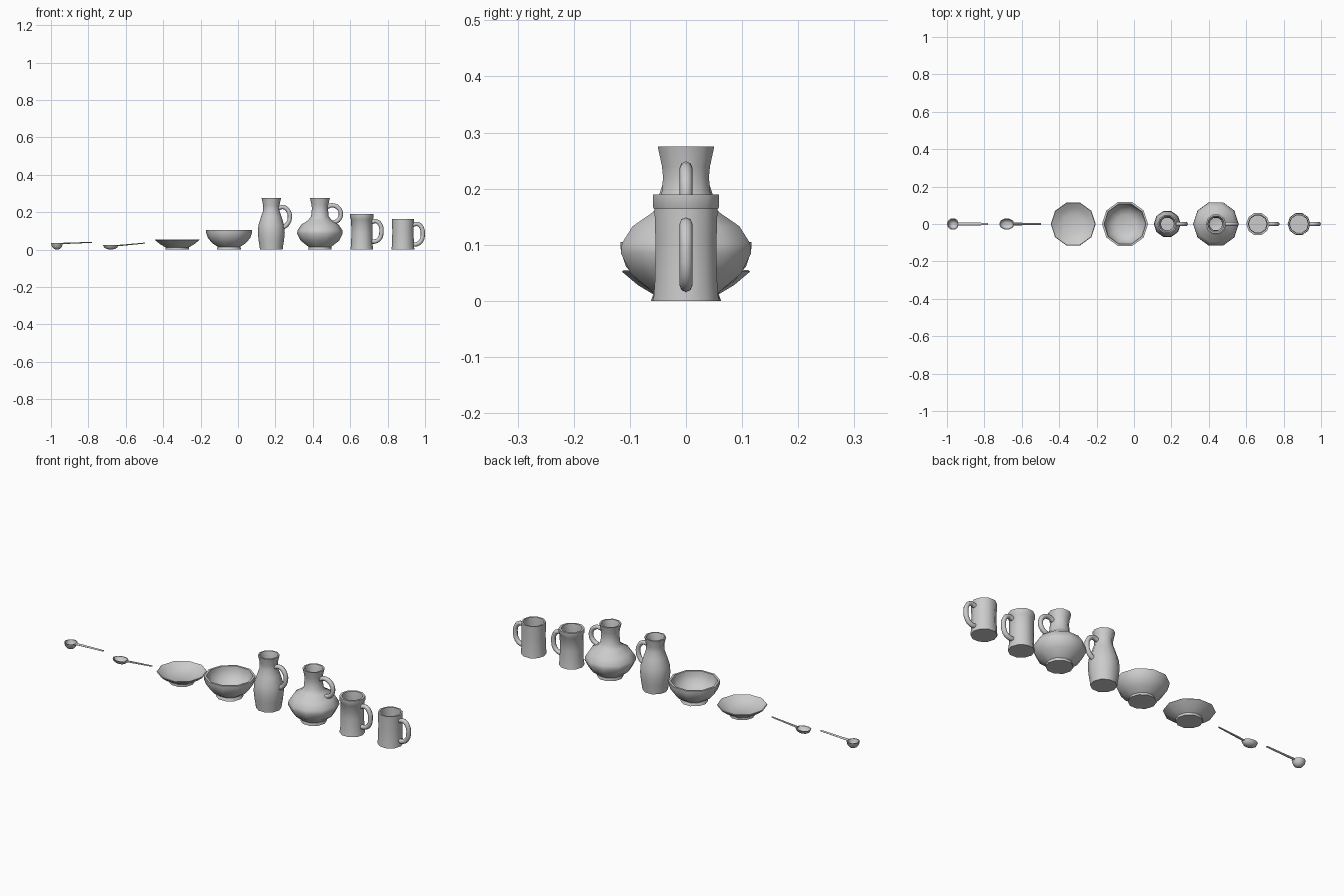
import bpy, bmesh
from math import cos, sin, pi
from mathutils import Vector

SIDES = 10


def finish(me, name, angle=0.75):
    ob = bpy.data.objects.new(name, me)
    bpy.context.collection.objects.link(ob)
    bpy.ops.object.select_all(action='DESELECT')
    ob.select_set(True)
    bpy.context.view_layer.objects.active = ob
    bpy.ops.object.shade_smooth_by_angle(angle=angle)
    return ob


def loft(name, rings):
    """Skin a list of closed point rings and cap both ends."""
    bm = bmesh.new()
    vs = [[bm.verts.new(p) for p in ring] for ring in rings]
    n = len(vs[0])
    for a, b in zip(vs, vs[1:]):
        for i in range(n):
            j = (i + 1) % n
            bm.faces.new((a[i], a[j], b[j], b[i]))
    bm.faces.new(vs[0][::-1])
    bm.faces.new(vs[-1])
    bmesh.ops.recalc_face_normals(bm, faces=bm.faces)
    me = bpy.data.meshes.new(name)
    bm.to_mesh(me)
    bm.free()
    return finish(me, name)


def ring(cx, rx, ry, z, n=SIDES):
    return [(cx + rx * cos(2 * pi * i / n), ry * sin(2 * pi * i / n), z) for i in range(n)]


def vessel(name, cx, outer, inner):
    """Hollow turned pot: outside from foot to rim, then inside down to the floor."""
    return loft(name, [ring(cx, r, r, z) for r, z in outer + inner])


def handle(name, pts, r=0.0115):
    """Smooth round handle along a path in the xz plane."""
    cu = bpy.data.curves.new(name, 'CURVE')
    cu.dimensions = '3D'
    cu.bevel_depth = r
    cu.bevel_resolution = 2
    cu.resolution_u = 3
    cu.use_fill_caps = True
    sp = cu.splines.new('BEZIER')
    sp.bezier_points.add(len(pts) - 1)
    for bp, (x, z) in zip(sp.bezier_points, pts):
        bp.co = (x, 0, z)
        bp.handle_left_type = bp.handle_right_type = 'AUTO'
    ob = bpy.data.objects.new(name, cu)
    bpy.context.collection.objects.link(ob)


def spoon(name, cx, rx, ry, top, t, start, end):
    """Hollow scoop with a tapered stick; start/end are (x, z, half width, half height)."""
    arc = [0.3, 0.6, 0.85, 1.0]
    rings = [ring(cx, rx * s, ry * s, top * (1 - (1 - s * s) ** 0.5)) for s in arc]
    rings += [ring(cx, (rx - t) * s, (ry - t) * s, top - (top - t) * (1 - s * s) ** 0.5)
              for s in arc[::-1]]
    loft(name + "_bowl", rings)
    loft(name + "_handle", [[(x, w * cos(a * pi / 3), z + h * sin(a * pi / 3)) for a in range(6)]
                            for x, z, w, h in (start, end)])


# Ladle and spoon
spoon("ladle", -0.968, 0.032, 0.032, 0.035, 0.005,
      (-0.942, 0.033, 0.009, 0.004), (-0.78, 0.039, 0.006, 0.003))
spoon("spoon", -0.68, 0.041, 0.031, 0.024, 0.004,
      (-0.648, 0.021, 0.008, 0.004), (-0.497, 0.035, 0.004, 0.003))

# Plate and bowl
vessel("plate", -0.325,
       [(0.062, 0), (0.062, 0.012), (0.09, 0.028), (0.12, 0.052)],
       [(0.117, 0.055), (0.088, 0.035), (0.055, 0.022)])
vessel("bowl", -0.048,
       [(0.066, 0), (0.06, 0.015), (0.09, 0.035), (0.113, 0.062), (0.122, 0.088), (0.123, 0.105)],
       [(0.112, 0.105), (0.11, 0.085), (0.101, 0.062), (0.08, 0.038), (0.05, 0.024)])

# Slim jug
vessel("jug", 0.178,
       [(0.061, 0), (0.062, 0.012), (0.068, 0.05), (0.072, 0.09), (0.069, 0.13),
        (0.055, 0.175), (0.043, 0.21), (0.043, 0.235), (0.052, 0.275)],
       [(0.045, 0.275), (0.035, 0.235), (0.035, 0.21), (0.047, 0.175), (0.06, 0.13),
        (0.062, 0.09), (0.05, 0.02)])
handle("jug_handle", [(0.215, 0.222), (0.245, 0.227), (0.27, 0.205), (0.277, 0.17),
                      (0.262, 0.134), (0.238, 0.117)])

# Wide pitcher
vessel("pitcher", 0.438,
       [(0.063, 0), (0.061, 0.015), (0.103, 0.048), (0.122, 0.085), (0.12, 0.103),
        (0.1, 0.133), (0.062, 0.158), (0.047, 0.178), (0.043, 0.22), (0.045, 0.24), (0.053, 0.275)],
       [(0.045, 0.275), (0.037, 0.24), (0.035, 0.22), (0.039, 0.178), (0.055, 0.15),
        (0.09, 0.127), (0.11, 0.1), (0.093, 0.05), (0.05, 0.018)])
handle("pitcher_handle", [(0.476, 0.228), (0.505, 0.237), (0.537, 0.222), (0.55, 0.19),
                          (0.537, 0.158), (0.505, 0.143)])

# Banded tall mug
vessel("tall_mug", 0.662,
       [(0.061, 0), (0.057, 0.03), (0.056, 0.09), (0.057, 0.16), (0.062, 0.167), (0.062, 0.19)],
       [(0.051, 0.19), (0.048, 0.16), (0.048, 0.09), (0.05, 0.015)])
handle("tall_mug_handle", [(0.712, 0.147), (0.74, 0.152), (0.762, 0.13), (0.767, 0.095),
                           (0.758, 0.06), (0.735, 0.044), (0.712, 0.043)])

# Short mug
vessel("short_mug", 0.882,
       [(0.061, 0), (0.058, 0.04), (0.057, 0.1), (0.059, 0.165)],
       [(0.051, 0.165), (0.049, 0.1), (0.052, 0.015)])
handle("short_mug_handle", [(0.933, 0.132), (0.96, 0.137), (0.982, 0.117), (0.988, 0.083),
                            (0.98, 0.048), (0.957, 0.029), (0.933, 0.028)])
